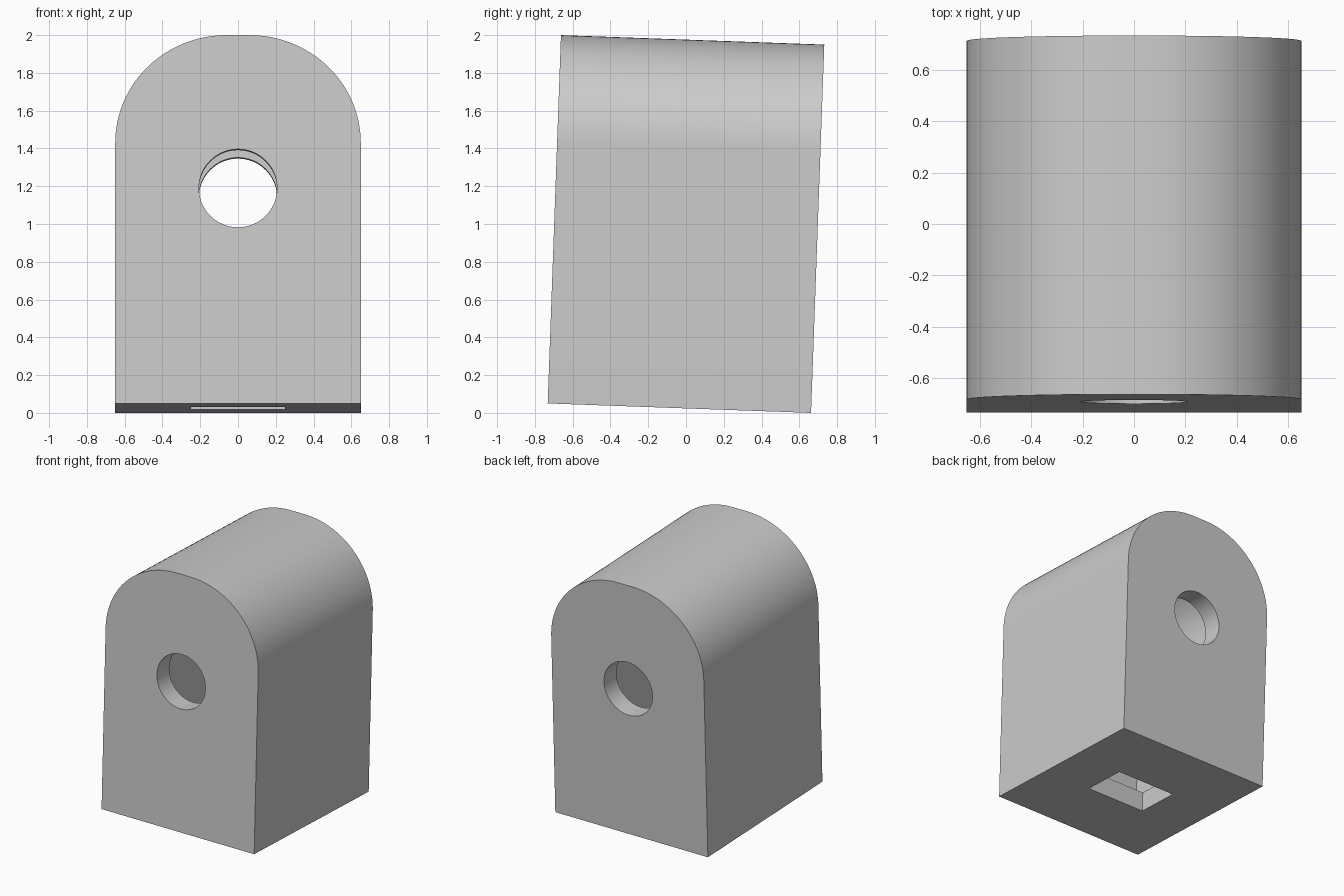
import bpy, math
from mathutils import Matrix

cube = bpy.data.objects.get("Cube")
if cube:
    bpy.data.objects.remove(cube)

WIDTH, DEPTH, HEIGHT = 1.3, 1.395, 1.951
WALL = 0.15
TILT = math.radians(-2.06)

grey = bpy.data.materials.new("light grey")
grey.use_nodes = True
color = (0.6, 0.6, 0.6, 1)
grey.diffuse_color = color
grey.node_tree.nodes["Principled BSDF"].inputs["Base Color"].default_value = color


def arch(name, inset, steps=32):
    """Extrude an arched outline along y, shrunk on all sides by inset."""
    spring, flat = 1.38, 0.06
    half = WIDTH / 2 - inset
    rx, rz = half - flat, HEIGHT - inset - spring
    right = [(half, inset)]
    for i in range(steps + 1):
        a = math.pi / 2 * i / steps
        right.append((flat + rx * math.cos(a), spring + rz * math.sin(a)))
    outline = right + [(-x, z) for x, z in reversed(right)]
    n = len(outline)
    y = DEPTH / 2 - inset
    verts = [(x, s * y, z) for s in (-1, 1) for x, z in outline]
    faces = [list(range(n)), list(range(2 * n - 1, n - 1, -1))]
    faces += [(i, i + n, (i + 1) % n + n, (i + 1) % n) for i in range(n)]
    mesh = bpy.data.meshes.new(name)
    mesh.from_pydata(verts, [], faces)
    obj = bpy.data.objects.new(name, mesh)
    bpy.context.collection.objects.link(obj)
    mesh.materials.append(grey)
    return obj


# Arched shell and its hollow interior
shell = arch("arched_housing", 0)
cavity = arch("cavity_cutter", WALL)

# Round hole through the front and back walls
bpy.ops.mesh.primitive_cylinder_add(vertices=64, radius=0.207, depth=2,
                                    location=(0, 0, 1.14),
                                    rotation=(math.pi / 2, 0, 0))
hole = bpy.context.object
hole.name = "hole_cutter"

# Rectangular slot in the floor
bpy.ops.mesh.primitive_cube_add(size=1, location=(0, 0, 0))
slot = bpy.context.object
slot.name = "slot_cutter"
slot.scale = (0.5, 0.34, 2 * WALL + 0.1)

bpy.context.view_layer.objects.active = shell
for cutter in (cavity, hole, slot):
    mod = shell.modifiers.new(cutter.name, 'BOOLEAN')
    mod.operation = 'DIFFERENCE'
    mod.solver = 'EXACT'
    mod.object = cutter
    bpy.ops.object.modifier_apply(modifier=mod.name)
    bpy.data.objects.remove(cutter)

# Lean the housing back and settle it on the ground
shell.data.transform(Matrix.Translation((0, 0, -HEIGHT / 2)))
shell.data.transform(Matrix.Rotation(TILT, 4, 'X'))
lowest = min(v.co.z for v in shell.data.vertices)
shell.data.transform(Matrix.Translation((0, 0, -lowest)))

bpy.ops.object.select_all(action='DESELECT')
shell.select_set(True)
bpy.ops.object.shade_smooth_by_angle(angle=math.radians(30))
